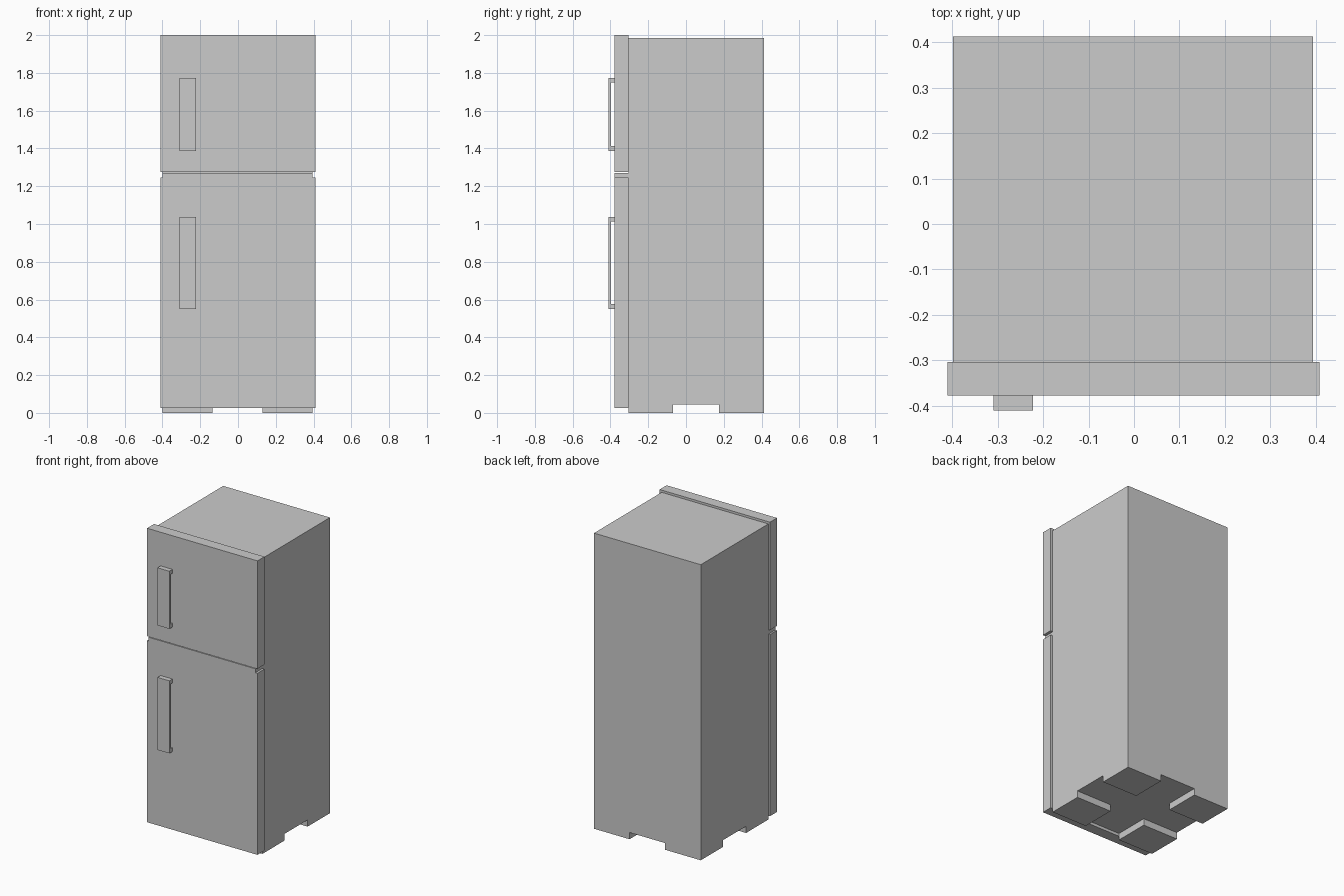
import bpy
import bmesh
from mathutils import Vector

if "Cube" in bpy.data.objects:
    bpy.data.objects.remove(bpy.data.objects["Cube"])


def prism(name, points, direction):
    """Extrude a closed planar outline along a direction into a solid."""
    bm = bmesh.new()
    face = bm.faces.new([bm.verts.new(p) for p in points])
    ext = bmesh.ops.extrude_face_region(bm, geom=[face])
    moved = [g for g in ext["geom"] if isinstance(g, bmesh.types.BMVert)]
    bmesh.ops.translate(bm, verts=moved, vec=Vector(direction))
    bmesh.ops.recalc_face_normals(bm, faces=bm.faces[:])
    mesh = bpy.data.meshes.new(name)
    bm.to_mesh(mesh)
    bm.free()
    obj = bpy.data.objects.new(name, mesh)
    bpy.context.collection.objects.link(obj)
    return obj


def box(name, x0, x1, y0, y1, z0, z1):
    outline = [(x0, y0, z0), (x1, y0, z0), (x1, y1, z0), (x0, y1, z0)]
    return prism(name, outline, (0, 0, z1 - z0))


LEFT, RIGHT = -0.399, 0.394          # cabinet sides
FRONT, BACK = -0.304, 0.413          # cabinet front and back
DOOR_L, DOOR_R, DOOR_F = -0.411, 0.409, -0.378
HANDLE_F = -0.411

# Cabinet
box("cabinet", LEFT, RIGHT, FRONT, BACK, 0.045, 1.985)

# Four square feet at the corners
for side, xs in (("left", (LEFT, -0.135)), ("right", (0.13, RIGHT))):
    for end, ys in (("front", (FRONT, -0.068)), ("back", (0.176, BACK))):
        box(f"{end}_{side}_foot", *xs, *ys, 0, 0.045)

# Freezer door
box("freezer_door", DOOR_L, DOOR_R, DOOR_F, FRONT, 1.275, 2.0)

# Fridge door, with hinge notches in its top corners
lower = [(DOOR_L, 0.026), (DOOR_R, 0.026), (DOOR_R, 1.245), (RIGHT, 1.245),
         (RIGHT, 1.271), (LEFT, 1.271), (LEFT, 1.245), (DOOR_L, 1.245)]
prism("fridge_door", [(x, DOOR_F, z) for x, z in lower], (0, FRONT - DOOR_F, 0))

# Bracket-shaped handles
for name, z0, z1 in (("freezer_handle", 1.387, 1.774), ("fridge_handle", 0.551, 1.038)):
    inner, post = HANDLE_F + 0.013, 0.026
    side = [(DOOR_F, z0), (HANDLE_F, z0), (HANDLE_F, z1), (DOOR_F, z1),
            (DOOR_F, z1 - post), (inner, z1 - post), (inner, z0 + post), (DOOR_F, z0 + post)]
    prism(name, [(-0.31, y, z) for y, z in side], (0.088, 0, 0))
